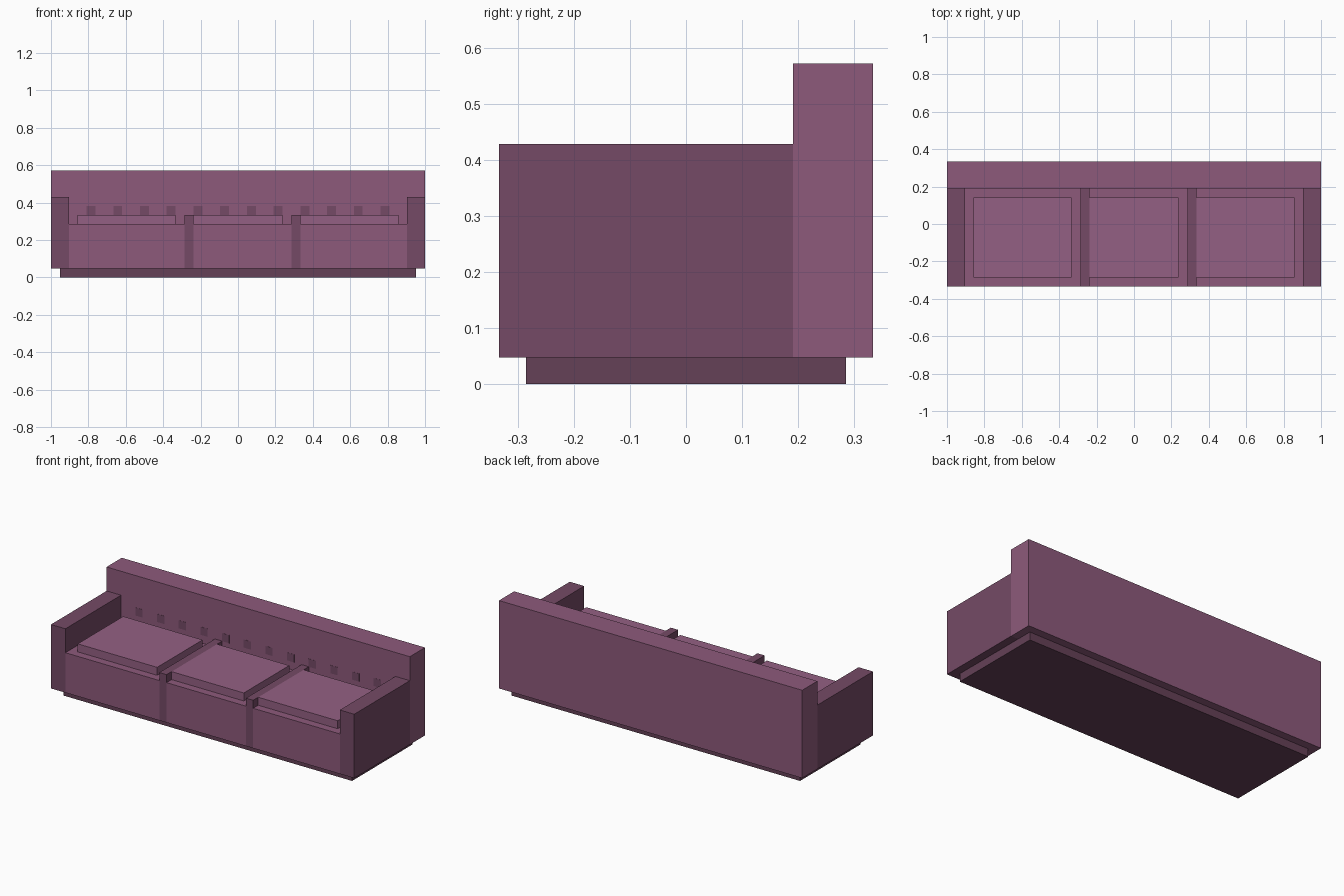
import bpy, bmesh
from mathutils import Vector

if "Cube" in bpy.data.objects:
    bpy.data.objects.remove(bpy.data.objects["Cube"])

U = 1 / 21  # block size: the sofa is 42 x 14 x 12 blocks


def material(name, rgb):
    m = bpy.data.materials.new(name)
    lin = [((c / 255 + 0.055) / 1.055) ** 2.4 for c in rgb]
    m.diffuse_color = (*lin, 1)
    m.use_nodes = True
    m.node_tree.nodes["Principled BSDF"].inputs["Base Color"].default_value = m.diffuse_color
    return m


FABRIC = material("fabric", (141, 90, 123))
CUSHION = material("cushion_fabric", (148, 96, 131))
TRIM = material("dark_trim", (117, 74, 102))
PLINTH = material("plinth_dark", (101, 65, 87))


def add_boxes(name, mat, boxes):
    """One object from boxes given as (x0, x1, y0, y1, z0, z1) in blocks."""
    bm = bmesh.new()
    for x0, x1, y0, y1, z0, z1 in boxes:
        lo, hi = Vector((x0, y0, z0)) * U, Vector((x1, y1, z1)) * U
        verts = bmesh.ops.create_cube(bm, size=1)["verts"]
        bmesh.ops.scale(bm, vec=hi - lo, verts=verts)
        bmesh.ops.translate(bm, vec=(lo + hi) / 2, verts=verts)
    mesh = bpy.data.meshes.new(name)
    bm.to_mesh(mesh)
    bm.free()
    mesh.materials.append(mat)
    obj = bpy.data.objects.new(name, mesh)
    bpy.context.collection.objects.link(obj)
    return obj


# Recessed plinth and full-width backrest
add_boxes("plinth", PLINTH, [(-20, 20, -6, 6, 0, 1)])
add_boxes("backrest", FABRIC, [(-21, 21, 4, 7, 1, 12)])

# Armrests
for side, x0 in (("left", -21), ("right", 19)):
    add_boxes(f"{side}_armrest", TRIM, [(x0, x0 + 2, -7, 4, 1, 9)])

# Seat bases, with a loose cushion on each
places = ("left", "middle", "right")
for place, (x0, x1) in zip(places, ((-19, -6), (-5, 6), (7, 19))):
    add_boxes(f"{place}_seat", FABRIC, [(x0, x1, -7, 4, 1, 6)])
for place, (x0, x1) in zip(places, ((-18, -7), (-5, 5), (7, 18))):
    add_boxes(f"{place}_cushion", CUSHION, [(x0, x1, -6, 3, 6, 7)])

# Raised dividers between the seats
for side, x0 in (("left", -6), ("right", 6)):
    add_boxes(f"{side}_divider", TRIM, [(x0, x0 + 1, -7, 4, 1, 7)])

# Row of nearly flush square buttons on the backrest
add_boxes("backrest_buttons", TRIM,
          [(x, x + 1, 3.98, 4.02, 7, 8) for x in range(-17, 17, 3)])
